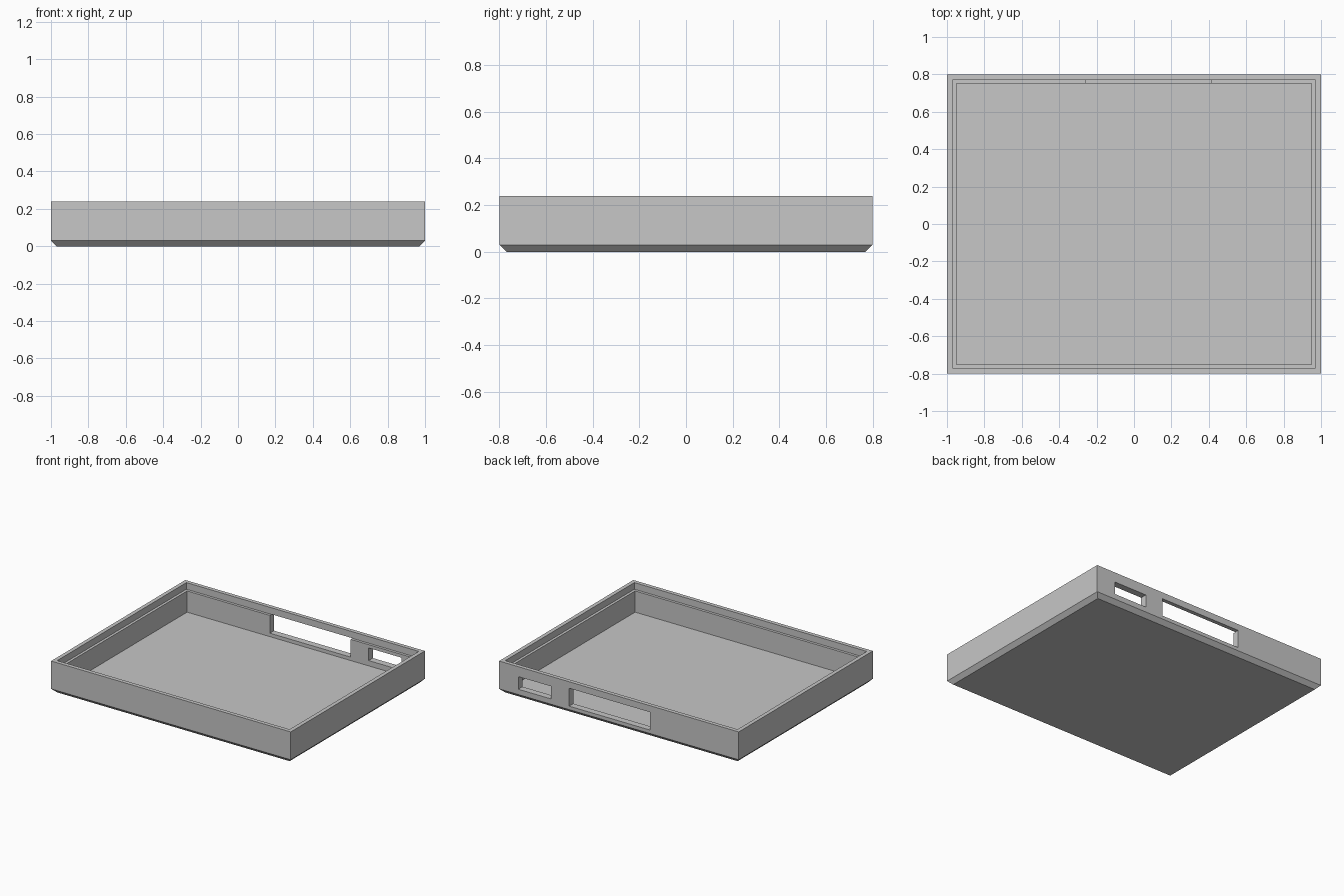
import bpy
import bmesh

default_cube = bpy.data.objects.get("Cube")
if default_cube:
    bpy.data.objects.remove(default_cube, do_unlink=True)

HALF_X, HALF_Y = 1.0, 0.8

# One plain grey material
grey = bpy.data.materials.new("light grey plastic")
grey.use_nodes = True
colour = (0.57, 0.57, 0.57, 1)
grey.diffuse_color = colour
grey.node_tree.nodes["Principled BSDF"].inputs["Base Color"].default_value = colour


def make_object(name, bm):
    bmesh.ops.recalc_face_normals(bm, faces=bm.faces)
    mesh = bpy.data.meshes.new(name)
    bm.to_mesh(mesh)
    bm.free()
    mesh.materials.append(grey)
    obj = bpy.data.objects.new(name, mesh)
    bpy.context.collection.objects.link(obj)
    return obj


def make_tray(name, profile):
    """Sweep (inset, height) steps around a rectangle and cap both ends."""
    bm = bmesh.new()
    rings = []
    for inset, z in profile:
        x, y = HALF_X - inset, HALF_Y - inset
        rings.append([bm.verts.new((sx * x, sy * y, z))
                      for sx, sy in ((-1, -1), (1, -1), (1, 1), (-1, 1))])
    for lower, upper in zip(rings, rings[1:]):
        for i in range(4):
            j = (i + 1) % 4
            bm.faces.new((lower[i], lower[j], upper[j], upper[i]))
    bm.faces.new(rings[0])
    bm.faces.new(rings[-1])
    return make_object(name, bm)


def cut_opening(target, name, x0, x1, z0, z1):
    """Cut a rectangular opening through the back wall."""
    bm = bmesh.new()
    bmesh.ops.create_cube(bm, size=1)
    bmesh.ops.scale(bm, vec=(x1 - x0, 0.2, z1 - z0), verts=bm.verts)
    bmesh.ops.translate(bm, vec=((x0 + x1) / 2, HALF_Y, (z0 + z1) / 2), verts=bm.verts)
    cutter = make_object(name, bm)
    cutter.hide_render = True
    cutter.hide_viewport = True
    cutter.display_type = 'WIRE'
    mod = target.modifiers.new(name, 'BOOLEAN')
    mod.operation = 'DIFFERENCE'
    mod.solver = 'EXACT'
    mod.object = cutter


# Tray: chamfered base, outer wall, rim, stepped ledge, inner wall, floor
tray = make_tray("tray", [(0.03, 0), (0, 0.03), (0, 0.24), (0.03, 0.24),
                          (0.03, 0.19), (0.05, 0.19), (0.05, 0.03)])

# Wide and small openings in the back wall
cut_opening(tray, "wide_opening_cutter", -0.26, 0.415, 0.056, 0.191)
cut_opening(tray, "small_opening_cutter", 0.565, 0.84, 0.07, 0.165)
